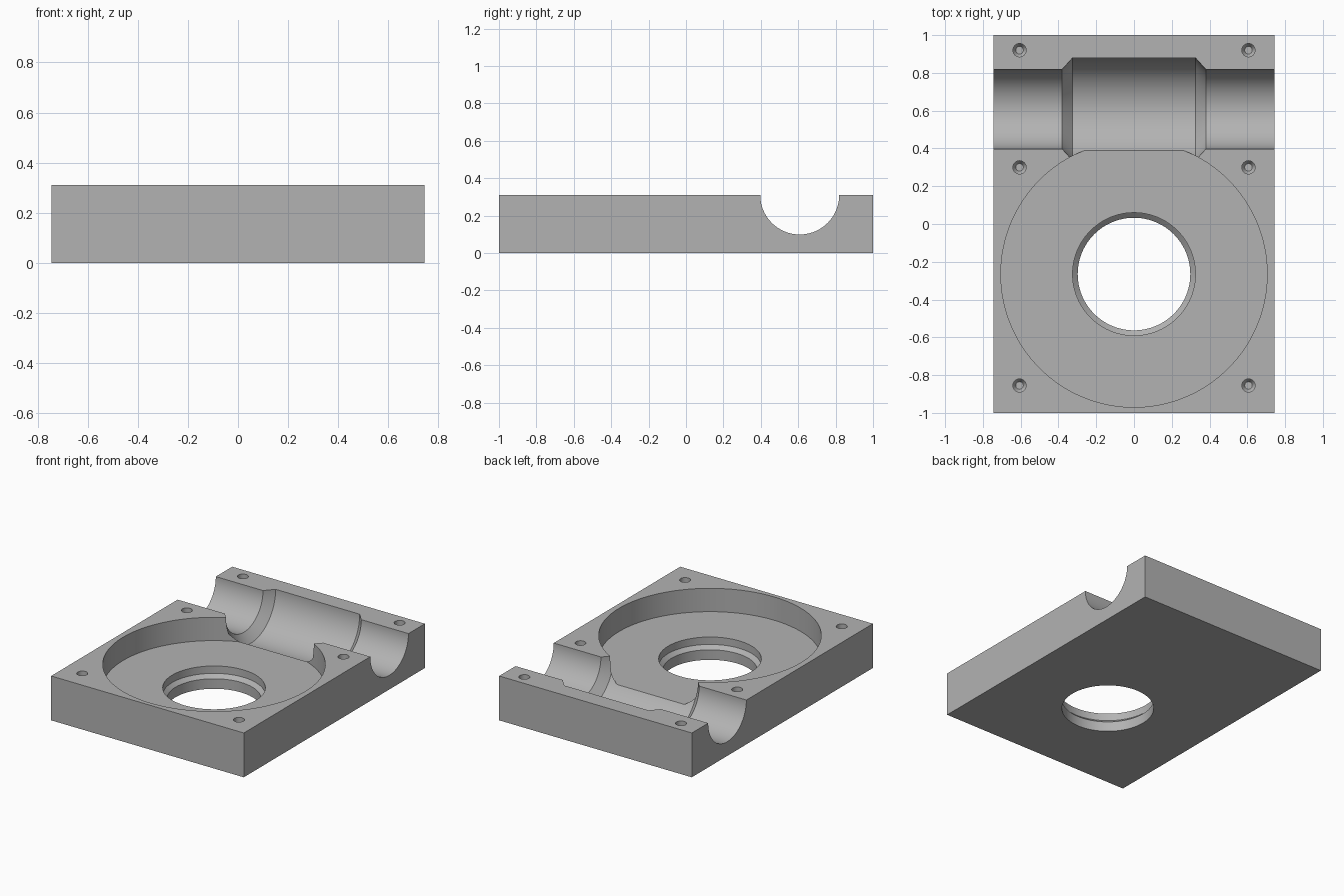
import bpy, bmesh, math
from mathutils import Matrix

if "Cube" in bpy.data.objects:
    bpy.data.objects.remove(bpy.data.objects["Cube"])

W, L, H = 1.49, 2.0, 0.31       # plate size
FLOOR = 0.147                   # height of the pocket floor
POCKET_Y, BORE_Y = -0.265, 0.608
OVER = 0.1                      # cutter overshoot

grey = bpy.data.materials.new("grey metal")
grey.diffuse_color = (0.45, 0.45, 0.45, 1)
grey.use_nodes = True
grey.node_tree.nodes["Principled BSDF"].inputs["Base Color"].default_value = grey.diffuse_color


def make_object(name, bm):
    bmesh.ops.recalc_face_normals(bm, faces=bm.faces)
    mesh = bpy.data.meshes.new(name)
    bm.to_mesh(mesh)
    bm.free()
    mesh.materials.append(grey)
    obj = bpy.data.objects.new(name, mesh)
    bpy.context.collection.objects.link(obj)
    return obj


def turned(name, profile, steps, matrix):
    """Solid of revolution from (radius, height) points, capped at both ends."""
    bm = bmesh.new()
    rings = []
    for r, h in profile:
        rings.append([bm.verts.new((r * math.cos(2 * math.pi * i / steps),
                                    r * math.sin(2 * math.pi * i / steps), h))
                      for i in range(steps)])
    for a, b in zip(rings, rings[1:]):
        for i in range(steps):
            j = (i + 1) % steps
            bm.faces.new((a[i], a[j], b[j], b[i]))
    bm.faces.new(rings[0][::-1])
    bm.faces.new(rings[-1])
    bm.transform(matrix)
    return make_object(name, bm)


# Rectangular plate
bm = bmesh.new()
bmesh.ops.create_cube(bm, size=1)
bm.transform(Matrix.Translation((0, 0, H / 2)) @ Matrix.Diagonal((W, L, H, 1)))
housing = make_object("housing_half", bm)

cutters = []

# Round pocket
at_pocket = Matrix.Translation((0, POCKET_Y, 0))
cutters.append(turned("pocket_cutter", [(0.705, FLOOR), (0.705, H + OVER)], 128, at_pocket))

# Stepped centre hole with a tapered shoulder
cutters.append(turned("centre_hole_cutter",
                      [(0.298, -OVER), (0.298, 0.07), (0.325, 0.095), (0.325, H + OVER)],
                      96, at_pocket))

# Half-round cross channel, wider in the middle with tapered ends
half = [(0.272, 0.325), (0.211, 0.38), (0.211, W / 2 + OVER)]
channel = [(r, -x) for r, x in reversed(half)] + half
cutters.append(turned("channel_cutter", channel, 128,
                      Matrix.Translation((0, BORE_Y, H)) @ Matrix.Rotation(math.pi / 2, 4, 'Y')))

# Blind screw holes with a conical tip
for y in (-0.855, 0.30, 0.92):
    for x in (-0.606, 0.606):
        cutters.append(turned("screw_hole_cutter",
                              [(0.02, 0.085), (0.035, 0.11), (0.035, H + OVER)],
                              32, Matrix.Translation((x, y, 0))))

# Cut everything, then remove the cutters
for c in cutters:
    mod = housing.modifiers.new(c.name, 'BOOLEAN')
    mod.operation = 'DIFFERENCE'
    mod.solver = 'EXACT'
    mod.object = c
bpy.context.view_layer.update()
result = bpy.data.meshes.new_from_object(housing.evaluated_get(bpy.context.evaluated_depsgraph_get()))
housing.modifiers.clear()
housing.data = result
for c in cutters:
    bpy.data.objects.remove(c)

bpy.ops.object.select_all(action='DESELECT')
housing.select_set(True)
bpy.context.view_layer.objects.active = housing
bpy.ops.object.shade_smooth_by_angle(angle=math.radians(25))
